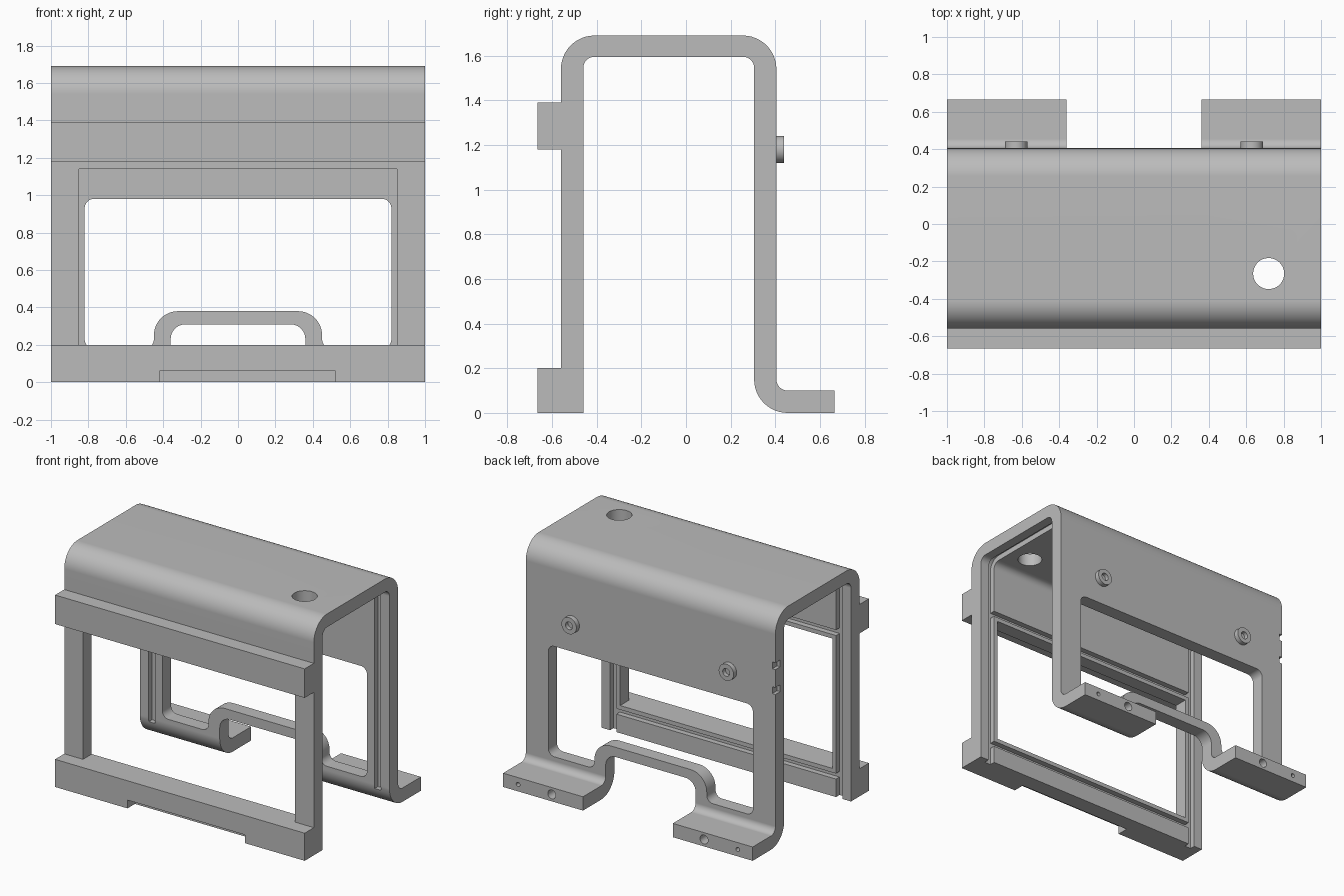
import bpy, bmesh, math
from mathutils import Vector

if "Cube" in bpy.data.objects:
    bpy.data.objects.remove(bpy.data.objects["Cube"], do_unlink=True)

grey = bpy.data.materials.new("plain grey")
grey.use_nodes = True
COLOUR = (0.5, 0.5, 0.5, 1)
grey.diffuse_color = COLOUR
grey.node_tree.nodes["Principled BSDF"].inputs["Base Color"].default_value = COLOUR


def rounded(corners, steps=12):
    """Turn (a, b) or (a, b, radius) corners into an outline with fillets."""
    out = []
    for i, c in enumerate(corners):
        p = Vector(c[:2])
        if len(c) == 2:
            out.append(p)
            continue
        u = (Vector(corners[i - 1][:2]) - p).normalized()
        v = (Vector(corners[(i + 1) % len(corners)][:2]) - p).normalized()
        half = u.angle(v) / 2
        centre = p + (u + v).normalized() * c[2] / math.sin(half)
        t = c[2] / math.tan(half)
        start, end = (p + u * t - centre) / c[2], (p + v * t - centre) / c[2]
        out += [centre + start.slerp(end, k / steps) * c[2] for k in range(steps + 1)]
    return out


def circle(a, b, r, n=32):
    return [Vector((a + r * math.cos(math.tau * k / n),
                    b + r * math.sin(math.tau * k / n))) for k in range(n)]


def rect(a0, a1, b0, b1):
    return [(a0, b0), (a1, b0), (a1, b1), (a0, b1)]


def prism(name, outline, axis, lo, hi):
    """Extrude an outline along an axis between two positions."""
    place = {"X": lambda a, b, h: (h, a, b),
             "Y": lambda a, b, h: (a, h, b),
             "Z": lambda a, b, h: (a, b, h)}[axis]
    bm = bmesh.new()
    face = bm.faces.new([bm.verts.new(place(p[0], p[1], lo)) for p in outline])
    new = bmesh.ops.extrude_face_region(bm, geom=[face])["geom"]
    bmesh.ops.translate(bm, verts=[g for g in new if isinstance(g, bmesh.types.BMVert)],
                        vec=Vector(place(0, 0, hi - lo)))
    bmesh.ops.recalc_face_normals(bm, faces=bm.faces)
    mesh = bpy.data.meshes.new(name)
    bm.to_mesh(mesh)
    bm.free()
    mesh.materials.append(grey)
    ob = bpy.data.objects.new(name, mesh)
    bpy.context.collection.objects.link(ob)
    return ob


def combine(ob, tool, operation="DIFFERENCE"):
    """Apply a boolean and discard the helper."""
    mod = ob.modifiers.new("shape", "BOOLEAN")
    mod.operation, mod.object, mod.solver = operation, tool, "EXACT"
    bpy.context.view_layer.objects.active = ob
    bpy.ops.object.modifier_apply(modifier=mod.name)
    bpy.data.objects.remove(tool, do_unlink=True)


def cut(ob, outline, axis, lo, hi):
    combine(ob, prism("cutter", outline, axis, lo, hi))


def finish(ob):
    bpy.ops.object.select_all(action="DESELECT")
    ob.select_set(True)
    bpy.context.view_layer.objects.active = ob
    bpy.ops.object.shade_smooth_by_angle(angle=math.radians(30))
    ob.modifiers.new("clean shading", "WEIGHTED_NORMAL").keep_sharp = True


# Bent shell with front rails, all one side profile
shell = prism("bracket_shell", rounded([
    (-.665, 0), (-.46, 0), (-.46, 1.595, .05), (.305, 1.595, .05), (.305, 0, .15),
    (.665, 0), (.665, .1), (.405, .1, .05), (.405, 1.69, .15), (-.56, 1.69, .15),
    (-.56, 1.39), (-.665, 1.39), (-.665, 1.18), (-.56, 1.18), (-.56, .2), (-.665, .2),
]), "X", -1, 1)

# Front opening and shallow recess under the lower rail
cut(shell, rect(-.85, .85, .2, 1.14), "Y", -.8, -.3)
cut(shell, rect(-.42, .52, -.1, .06), "Y", -.8, -.58)

# Rear opening, stepping up over the handle-like strap
cut(shell, rounded([
    (-.82, .18, .05), (-.45, .18, .05), (-.45, .38, .13), (.45, .38, .13),
    (.45, .18, .05), (.82, .18, .05), (.82, .98, .05), (-.82, .98, .05),
]), "Y", .2, .5)

# Gap between the feet, below the strap
cut(shell, rounded([(-.36, -.1), (.36, -.1), (.36, .31, .08), (-.36, .31, .08)]), "Y", .2, .8)

# Round hole in the top
cut(shell, circle(.72, -.265, .083, 48), "Z", 1.5, 1.8)

# Panel grooves around the inside at both ends, and screw holes in the feet
groove = rounded([(-.5, -.1), (0, -.1), (0, .12), (.345, .12),
                  (.345, 1.635, .09), (-.5, 1.635, .09)])
for side in (-1, 1):
    cut(shell, groove, "X", side * .905 - .025, side * .905 + .025)
    cut(shell, circle(side * .61, .05, .032), "Y", .5, .8)
    cut(shell, circle(side * .88, .05, .015), "Y", .5, .8)

# Horizontal panel grooves above and below the front opening
for low in (.13, 1.17):
    cut(shell, rect(-.88, .88, low, low + .04), "Y", -.5, -.4)

# Small notches on the right rear edge
for z in (1.13, 1.31):
    cut(shell, rect(-1.1, -.975, z - .025, z + .025), "Y", .35, .5)
finish(shell)

# Round bosses on the rear wall
for side, label in ((-1, "right"), (1, "left")):
    boss = prism(label + "_rear_boss", circle(side * .63, 1.18, .06), "Y", .4, .44)
    cut(boss, circle(side * .63, 1.18, .028), "Y", .41, .5)
    finish(boss)
